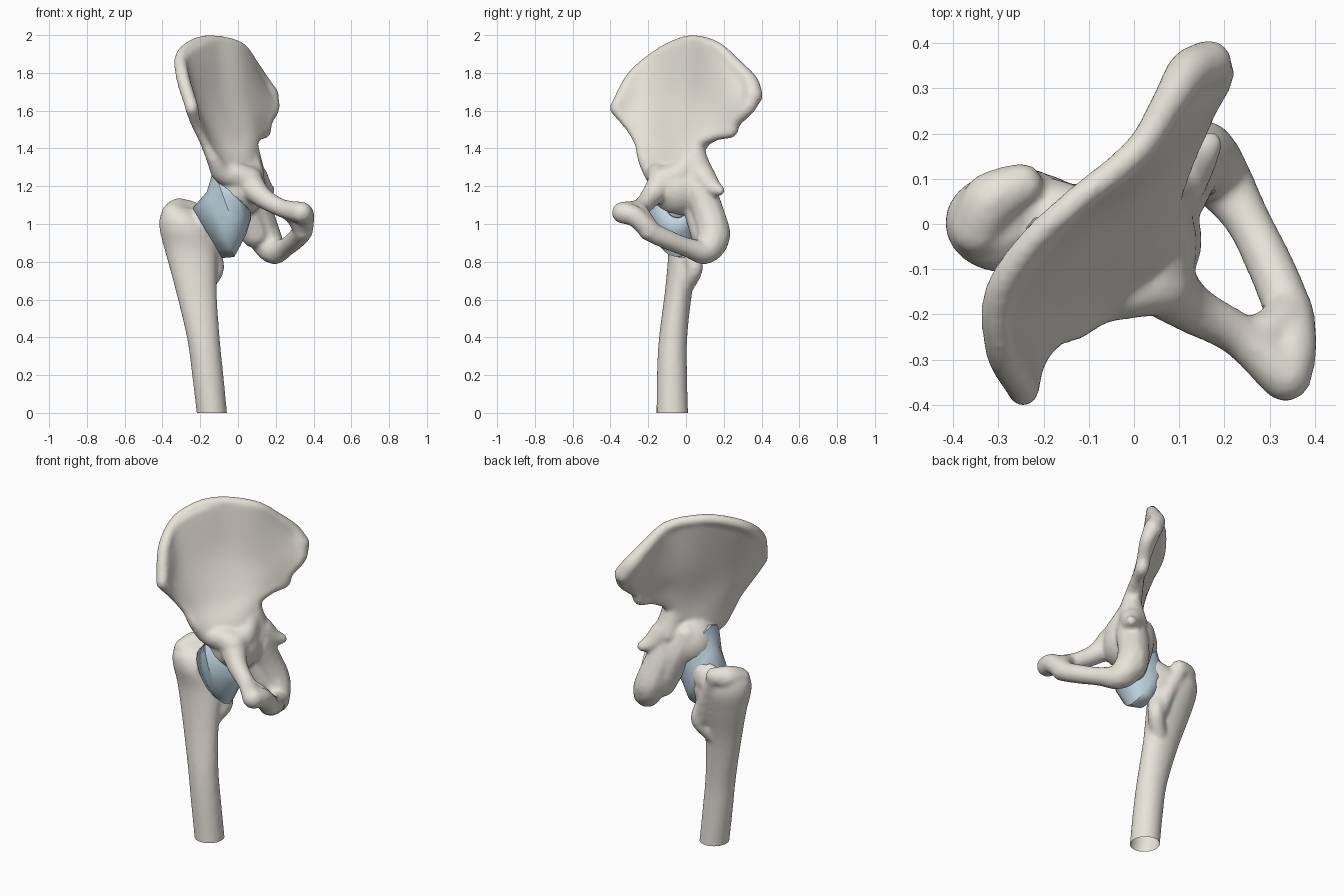
import bpy, bmesh, math
from mathutils import Vector, Matrix

if "Cube" in bpy.data.objects:
    bpy.data.objects.remove(bpy.data.objects["Cube"])


def spline(pts, n):
    """Catmull-Rom samples through tuples of any length."""
    p = [Vector(q) for q in pts]
    p = [p[0] * 2 - p[1]] + p + [p[-1] * 2 - p[-2]]
    segs, out = len(p) - 3, []
    for i in range(n):
        u = i / (n - 1) * segs
        k = min(int(u), segs - 1)
        t = u - k
        a, b, c, d = p[k:k + 4]
        out.append((b * 2 + (c - a) * t + (a * 2 - b * 5 + c * 4 - d) * t * t
                    + (b * 3 - a - c * 3 + d) * t ** 3) * 0.5)
    return out


def beads(bm, pts, n=36):
    """Rounded tube: closely spaced balls along a path of (x, y, z, radius)."""
    for q in spline(pts, n):
        bmesh.ops.create_icosphere(bm, subdivisions=2, radius=q[3],
                                   matrix=Matrix.Translation(q[:3]))


def ball(bm, c, r):
    bmesh.ops.create_icosphere(bm, subdivisions=4, radius=r, matrix=Matrix.Translation(c))


def skin(bm, rings, caps=True):
    vs = [[bm.verts.new(c) for c in ring] for ring in rings]
    n = len(vs[0])
    for a, b in zip(vs, vs[1:]):
        for i in range(n):
            j = (i + 1) % n
            bm.faces.new((a[i], a[j], b[j], b[i]))
    if caps:
        bm.faces.new(vs[0][::-1])
        bm.faces.new(vs[-1])


def blade(bm, rows, n=30):
    """Thick curved sheet through rows of (x, y, z, half thickness)."""
    cols = list(zip(*[spline(r, n) for r in rows]))
    g = [spline(c, n) for c in cols]
    slats, m = [], 2 * n
    for i in range(n):
        front, back = [], []
        for j in range(n):
            du = g[min(i + 1, n - 1)][j] - g[max(i - 1, 0)][j]
            dv = g[i][min(j + 1, n - 1)] - g[i][max(j - 1, 0)]
            q = Vector(g[i][j][:3])
            off = Vector(du[:3]).cross(Vector(dv[:3])).normalized() * g[i][j][3]
            front.append(q + off)
            back.append(q - off)
        slats.append([bm.verts.new(c) for c in front + back[::-1]])
    for a, b in zip(slats, slats[1:]):
        for i in range(m):
            bm.faces.new((a[i], a[(i + 1) % m], b[(i + 1) % m], b[i]))
    for s in (slats[0], slats[-1]):
        for i in range(n - 1):
            bm.faces.new((s[i], s[i + 1], s[m - 2 - i], s[m - 1 - i]))


def material(name, col):
    m = bpy.data.materials.new(name)
    m.diffuse_color = (*col, 1)
    m.use_nodes = True
    m.node_tree.nodes["Principled BSDF"].inputs["Base Color"].default_value = m.diffuse_color
    return m


def add(name, bm, mat):
    bmesh.ops.recalc_face_normals(bm, faces=bm.faces)
    me = bpy.data.meshes.new(name)
    bm.to_mesh(me)
    bm.free()
    ob = bpy.data.objects.new(name, me)
    bpy.context.collection.objects.link(ob)
    if mat:
        me.materials.append(mat)
    return ob


def fuse(ob, voxel, cutter=None):
    """Melt the overlapping masses into one smooth bone."""
    r = ob.modifiers.new("fuse", 'REMESH')
    r.mode, r.voxel_size, r.use_smooth_shade = 'VOXEL', voxel, True
    if cutter:
        b = ob.modifiers.new("socket", 'BOOLEAN')
        b.operation, b.object = 'DIFFERENCE', cutter
    s = ob.modifiers.new("soften", 'SMOOTH')
    s.factor, s.iterations = 0.5, 10


bone = material("bone", (0.80, 0.77, 0.70))
blue = material("capsule_blue", (0.55, 0.70, 0.79))

# hip bone: iliac blade
bm = bmesh.new()
blade(bm, [
    [(-.245, -.36, 1.62, .03), (-.295, -.18, 1.87, .03), (-.145, .03, 1.965, .028), (.005, .155, 1.93, .03), (.12, .34, 1.73, .04)],
    [(-.23, -.33, 1.55, .025), (-.22, -.19, 1.63, .018), (-.11, -.01, 1.69, .018), (.03, .13, 1.67, .03), (.165, .32, 1.62, .045)],
    [(-.18, -.25, 1.43, .025), (-.13, -.14, 1.44, .03), (-.03, -.02, 1.47, .034), (.055, .10, 1.52, .035), (.14, .22, 1.49, .03)],
    [(-.12, -.20, 1.31, .045), (-.06, -.12, 1.31, .06), (.015, -.03, 1.33, .07), (.05, .03, 1.36, .06), (.07, .065, 1.40, .04)],
    [(-.07, -.15, 1.22, .055), (-.0, -.10, 1.19, .085), (.05, -.02, 1.17, .085), (.07, .05, 1.20, .08), (.08, .09, 1.26, .065)],
])
# iliac crest
beads(bm, [(-.245, -.367, 1.62, .037), (-.292, -.282, 1.775, .038), (-.30, -.16, 1.885, .035),
           (-.235, -.05, 1.95, .032), (-.135, .045, 1.97, .032), (.005, .16, 1.935, .034),
           (.075, .265, 1.835, .04), (.12, .335, 1.75, .05), (.165, .355, 1.68, .054)], 76)
# front margin
beads(bm, [(-.245, -.367, 1.61, .037), (-.215, -.295, 1.51, .027), (-.17, -.247, 1.42, .026),
           (-.13, -.22, 1.345, .038), (-.08, -.165, 1.27, .06), (.0, -.14, 1.255, .07), (.06, -.13, 1.23, .075)], 50)
# back margin and sacral joint area
beads(bm, [(.165, .355, 1.68, .05), (.18, .325, 1.615, .042), (.145, .255, 1.545, .04), (.14, .235, 1.49, .036),
           (.11, .16, 1.475, .034), (.07, .065, 1.43, .04), (.06, .05, 1.35, .065), (.07, .075, 1.25, .08)], 56)
# socket mass, its rear wall and the pelvic brim
ball(bm, (.0, -.035, 1.185), .15)
beads(bm, [(-.02, .03, 1.24, .08), (.02, .06, 1.14, .09), (.055, .08, 1.04, .085), (.09, .10, .95, .08)], 24)
beads(bm, [(.05, .03, 1.34, .07), (.07, -.04, 1.26, .072), (.055, -.115, 1.225, .08), (.125, -.185, 1.145, .058),
           (.23, -.245, 1.085, .05), (.335, -.335, 1.06, .06)], 50)
# pubic body
beads(bm, [(.335, -.335, 1.06, .06), (.35, -.27, 1.04, .057), (.345, -.20, .975, .055), (.33, -.15, .935, .05)], 20)
beads(bm, [(.25, -.25, 1.078, .045), (.31, -.235, 1.035, .055), (.34, -.2, .98, .056)], 14)
# lower ramus, sitting bone and ischium
beads(bm, [(.345, -.20, .965, .055), (.305, -.10, .918, .054), (.25, .01, .875, .053),
           (.19, .10, .856, .071), (.14, .145, .935, .091), (.10, .115, 1.06, .09), (.075, .07, 1.18, .09)], 60)
# ischial spine
beads(bm, [(.09, .09, 1.25, .07), (.13, .135, 1.195, .052), (.168, .178, 1.178, .03)], 14)
hip = add("hip_bone", bm, bone)

# socket cutter
bm = bmesh.new()
ball(bm, (-.055, -.06, 1.10), .128)
cutter = add("socket_cutter", bm, None)
cutter.hide_render = True
cutter.hide_viewport = True
fuse(hip, .0105, cutter)

# femur: shaft as stacked ellipses (z, cx, cy, rx, ry)
bm = bmesh.new()
rings = []
for z, cx, cy, rx, ry in spline([
        (-.06, -.132, -.072, .08, .085), (.2, -.16, -.074, .083, .08), (.4, -.184, -.068, .087, .075),
        (.65, -.222, -.038, .109, .073), (.85, -.249, -.005, .136, .09), (.97, -.278, .002, .137, .11),
        (1.04, -.305, .005, .108, .1), (1.085, -.315, .02, .07, .07)], 44):
    rings.append([(cx + rx * math.cos(a * math.tau / 32), cy + ry * math.sin(a * math.tau / 32), z)
                  for a in range(32)])
skin(bm, rings)
# greater trochanter, ridge and lesser trochanter
beads(bm, [(-.345, -.01, 1.05, .064), (-.315, .05, 1.072, .066), (-.25, .085, 1.073, .052)])
beads(bm, [(-.25, .085, 1.06, .046), (-.19, .06, .92, .05), (-.14, .04, .78, .048)])
beads(bm, [(-.17, .0, .68, .05), (-.118, .045, .765, .047), (-.15, .02, .87, .06), (-.15, .01, .95, .08)], 24)
# neck and head
beads(bm, [(-.25, .015, .97, .098), (-.15, -.005, 1.02, .098), (-.06, -.055, 1.09, .09)])
ball(bm, (-.05, -.06, 1.10), .116)
femur = add("femur", bm, bone)
fuse(femur, .0105)

# shaft cut off open at the bottom
dg = bpy.context.evaluated_depsgraph_get()
bm = bmesh.new()
bm.from_mesh(femur.evaluated_get(dg).to_mesh())
bmesh.ops.bisect_plane(bm, geom=bm.verts[:] + bm.edges[:] + bm.faces[:],
                       plane_co=(0, 0, 0), plane_no=(0, 0, -1), clear_outer=True)
femur.modifiers.clear()
bm.to_mesh(femur.data)
bm.free()

# joint capsule: rings given by top (x, z), bottom (x, z), front y, back y
bm = bmesh.new()
rings = []
for tx, tz, bx, bz, y0, y1 in [
        (.05, 1.16, .07, 1.03, -.11, .02), (-.04, 1.28, .045, .95, -.18, .07),
        (-.13, 1.29, .015, .89, -.20, .08), (-.165, 1.17, -.02, .825, -.17, .075),
        (-.24, 1.085, -.085, .82, -.11, .07)]:
    ring = []
    for k in range(16):
        a = k * math.tau / 16
        u, w = (1 + math.cos(a)) / 2, math.sin(a)
        y = (y0 + y1) / 2 + w * (y1 - y0) / 2
        ring.append((bx + (tx - bx) * u, y, bz + (tz - bz) * u))
    rings.append(ring)
skin(bm, rings, caps=False)
capsule = add("joint_capsule", bm, blue)
s = capsule.modifiers.new("thickness", 'SOLIDIFY')
s.thickness = .012

bpy.ops.object.select_all(action='DESELECT')
for ob, ang in ((capsule, 35), (femur, 50)):
    ob.select_set(True)
    bpy.context.view_layer.objects.active = ob
    bpy.ops.object.shade_smooth_by_angle(angle=math.radians(ang))
    ob.select_set(False)
